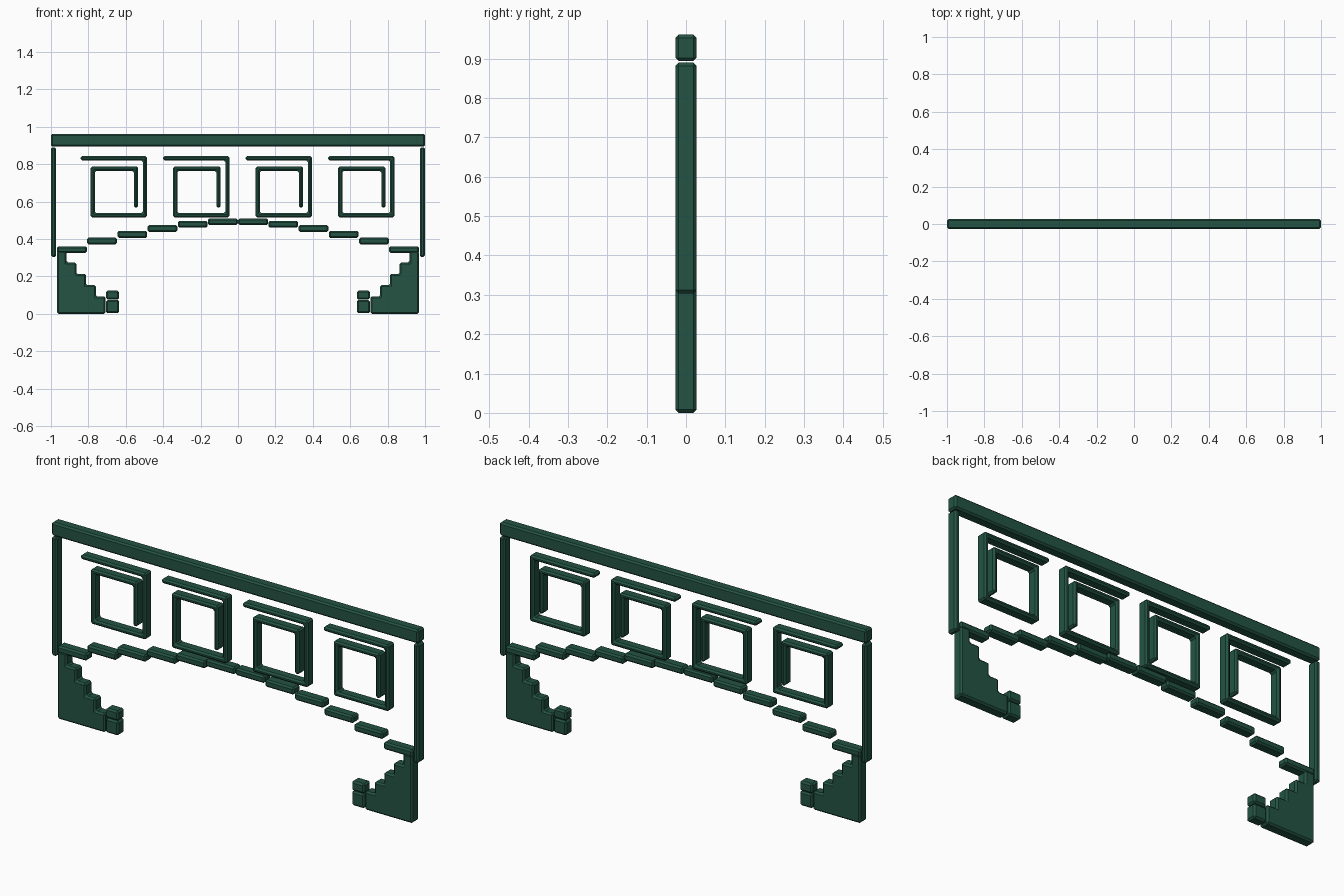
import bpy
import bmesh

cube = bpy.data.objects.get("Cube")
if cube:
    bpy.data.objects.remove(cube)

HALF_DEPTH = 0.0265
BEVEL = 0.008

green = bpy.data.materials.new("dark green paint")
green.use_nodes = True
green.diffuse_color = (0.017, 0.088, 0.056, 1)
green.node_tree.nodes["Principled BSDF"].inputs["Base Color"].default_value = green.diffuse_color


def board(name, outline, bevel=BEVEL):
    """Extrude an x-z outline through the full thickness and chamfer its edges."""
    bm = bmesh.new()
    face = bm.faces.new([bm.verts.new((x, -HALF_DEPTH, z)) for x, z in outline])
    ext = bmesh.ops.extrude_face_region(bm, geom=[face])
    moved = [v for v in ext["geom"] if isinstance(v, bmesh.types.BMVert)]
    bmesh.ops.translate(bm, verts=moved, vec=(0, 2 * HALF_DEPTH, 0))
    bmesh.ops.recalc_face_normals(bm, faces=bm.faces)
    mesh = bpy.data.meshes.new(name)
    bm.to_mesh(mesh)
    bm.free()
    mesh.materials.append(green)
    obj = bpy.data.objects.new(name, mesh)
    bpy.context.collection.objects.link(obj)
    mod = obj.modifiers.new("chamfer", "BEVEL")
    mod.width = bevel
    mod.segments = 1
    mod.limit_method = "ANGLE"
    return obj


def bar(name, x0, x1, z0, z1):
    return board(name, [(x0, z0), (x1, z0), (x1, z1), (x0, z1)])


# Top beam
bar("top_beam", -1, 1, 0.894, 0.961)

# Stepped arch of short overlapping bars
PITCH = 0.1615
for i, z in enumerate((0.492, 0.478, 0.456, 0.424, 0.389, 0.343)):
    for side, label in ((1, "left"), (-1, "right")):
        a, b = sorted((side * (i * PITCH + 0.001), side * ((i + 1) * PITCH - 0.001)))
        bar(f"arch_bar_{label}_{i + 1}", a, b, z - 0.018, z + 0.018)

# Mirrored posts, stepped brackets and end blocks
for side, label in ((1, "left"), (-1, "right")):
    a, b = sorted((side, side * 0.972))
    bar(f"{label}_post", a, b, 0.304, 0.89)

    outer, step = 0.968, 0.052
    outline = [(side * outer, 0)]
    outline.append((side * outer, 0.335))
    for i, top in enumerate((0.335, 0.274, 0.213, 0.153, 0.093)):
        x = outer - i * step
        if i:
            outline.append((side * x, top))
        outline.append((side * (x - step), top))
    outline.append((side * (outer - 5 * step), 0))
    board(f"{label}_stepped_bracket", outline)

    a, b = sorted((side * 0.705, side * 0.636))
    bar(f"{label}_end_block_lower", a, b, 0.003, 0.074)
    bar(f"{label}_end_block_upper", a, b, 0.076, 0.124)

# Four square spiral frets, all wound the same way
T = 0.023
for i in range(4):
    left = -0.842 + i * 0.441
    inner, hook, right = left + 0.054, left + 0.308, left + 0.356
    top, mid, low, tip = 0.843, 0.787, 0.516, 0.567
    board(f"spiral_fret_{i + 1}", [
        (left, top), (right, top), (right, low), (inner, low),
        (inner, mid), (hook, mid), (hook, tip), (hook - T, tip),
        (hook - T, mid - T), (inner + T, mid - T), (inner + T, low + T),
        (right - T, low + T), (right - T, top - T), (left, top - T),
    ])
